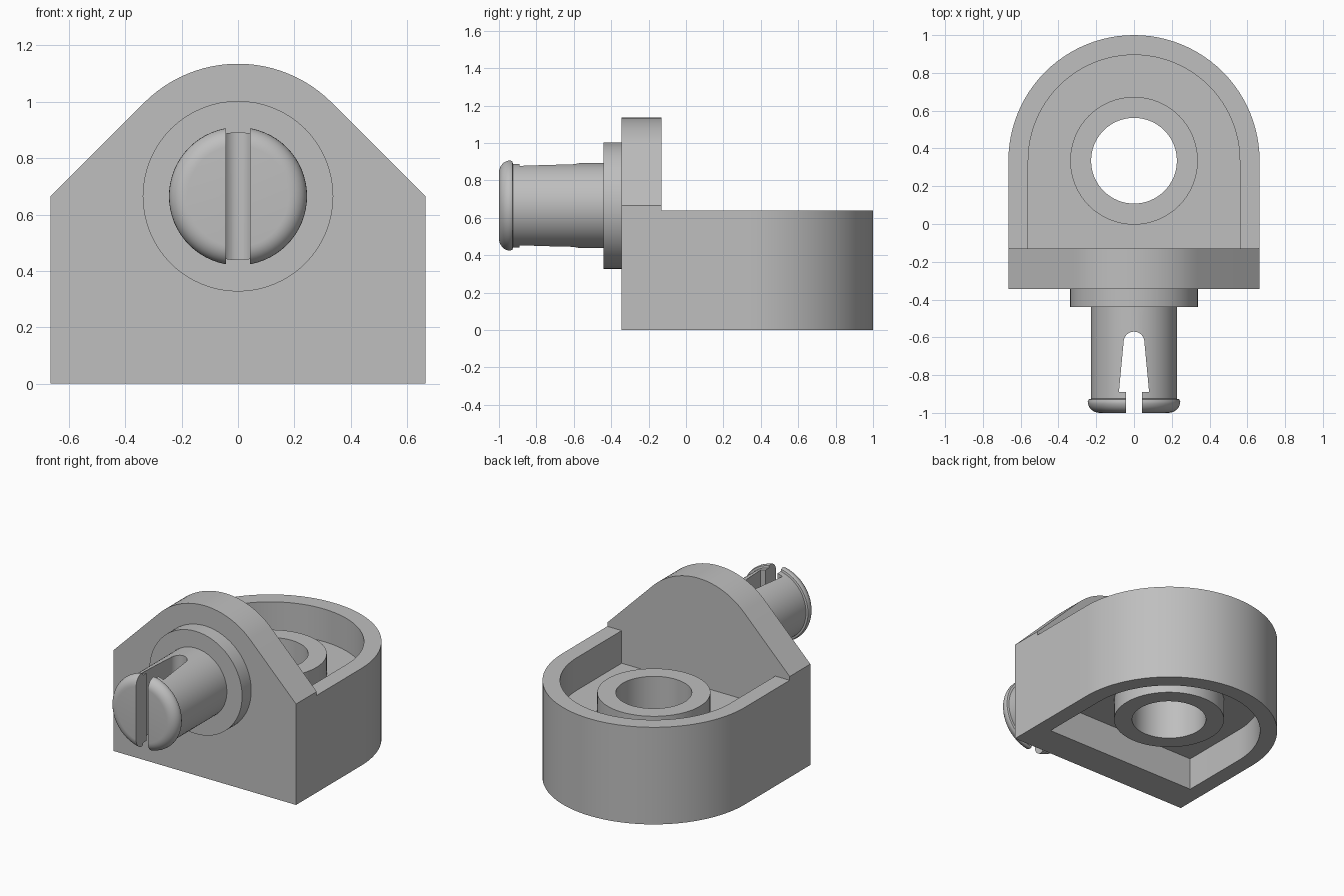
import bpy, bmesh, math
from mathutils import Matrix, Vector

if "Cube" in bpy.data.objects:
    bpy.data.objects.remove(bpy.data.objects["Cube"])

grey = bpy.data.materials.new("plain grey")
grey.diffuse_color = (0.52, 0.52, 0.52, 1)
grey.use_nodes = True
grey.node_tree.nodes["Principled BSDF"].inputs["Base Color"].default_value = grey.diffuse_color

CY = 0.335      # centre of the hub and rounded end
PZ = 0.665      # height of the pin axis
FRONT, BACK = -0.345, -0.13   # faces of the upright plate


def arc(cx, cy, r, a0, a1, n):
    return [(cx + r * math.cos(math.radians(a0 + (a1 - a0) * i / n)),
             cy + r * math.sin(math.radians(a0 + (a1 - a0) * i / n))) for i in range(n + 1)]


def finish(name, bm):
    bmesh.ops.recalc_face_normals(bm, faces=bm.faces)
    me = bpy.data.meshes.new(name)
    bm.to_mesh(me)
    bm.free()
    me.materials.append(grey)
    ob = bpy.data.objects.new(name, me)
    bpy.context.collection.objects.link(ob)
    return ob


def prism(name, pts, lo, hi, axis="z"):
    """Extrude an outline along z, or an x-z outline along y."""
    bm = bmesh.new()
    place = (lambda p: (p[0], p[1], lo)) if axis == "z" else (lambda p: (p[0], lo, p[1]))
    f = bm.faces.new([bm.verts.new(place(p)) for p in pts])
    move = Vector((0, 0, hi - lo)) if axis == "z" else Vector((0, hi - lo, 0))
    top = bmesh.ops.extrude_face_region(bm, geom=[f])["geom"]
    bmesh.ops.translate(bm, vec=move, verts=[v for v in top if isinstance(v, bmesh.types.BMVert)])
    return finish(name, bm)


def lathe(name, profile, n=64):
    """Turn a (radius, y) profile around the pin axis, with flat end caps."""
    bm = bmesh.new()
    rings = [[bm.verts.new((r * math.cos(2 * math.pi * i / n), y, PZ + r * math.sin(2 * math.pi * i / n)))
              for i in range(n)] for r, y in profile]
    for a, b in zip(rings, rings[1:]):
        for i in range(n):
            bm.faces.new((a[i], a[(i + 1) % n], b[(i + 1) % n], b[i]))
    bm.faces.new(rings[0])
    bm.faces.new(rings[-1])
    return finish(name, bm)


def combine(ob, other, op):
    m = ob.modifiers.new(op.lower(), "BOOLEAN")
    m.object, m.operation, m.solver = other, op, "EXACT"
    bpy.context.view_layer.objects.active = ob
    bpy.ops.object.modifier_apply(modifier=m.name)
    bpy.data.objects.remove(other)


def u_outline(r, front):
    return [(r, front)] + arc(0, CY, r, 0, 180, 48) + [(-r, front)]


def disc(r):
    return arc(0, CY, r, 0, 360, 64)[:-1]


# Rounded housing with a pocket above and below a middle web
body = prism("housing", u_outline(0.665, BACK), 0, 0.64)
combine(body, prism("top_pocket", u_outline(0.56, -0.3), 0.425, 0.8), "DIFFERENCE")
combine(body, prism("bottom_pocket", u_outline(0.56, -0.3), -0.2, 0.215), "DIFFERENCE")

# Hub through the web, with its bore
combine(body, prism("hub", disc(0.338), 0.08, 0.56), "UNION")
combine(body, prism("bore", disc(0.227), -0.2, 0.8), "DIFFERENCE")

# Upright front plate with sloping shoulders and a rounded top
plate = [(-0.665, 0), (0.665, 0), (0.665, 0.665)] + arc(0, PZ, 0.47, 45, 135, 24) + [(-0.665, 0.665)]
combine(body, prism("front_plate", plate, FRONT, BACK, "y"), "UNION")

# Collar and snap pin with a rounded head
head = [(0.245 - 0.065 * (1 - math.cos(t)), -0.94 - 0.06 * math.sin(t))
        for t in [math.pi / 2 * i / 8 for i in range(9)]]
pin = lathe("snap_pin", [(0.338, FRONT), (0.338, -0.44), (0.227, -0.44), (0.227, -0.925),
                         (0.24, -0.928)] + head)

# Split in the pin: narrow mouth, tapered relief and round end
slot = ([(-0.043, -1.1), (0.043, -1.1), (0.043, -0.89), (0.08, -0.89)]
        + arc(0, -0.625, 0.055, 0, 180, 16) + [(-0.08, -0.89), (-0.043, -0.89)])
combine(pin, prism("slot", slot, 0.2, 1.2), "DIFFERENCE")

for ob in (body, pin):
    bpy.ops.object.select_all(action="DESELECT")
    ob.select_set(True)
    bpy.context.view_layer.objects.active = ob
    bpy.ops.object.shade_smooth_by_angle(angle=math.radians(30))
